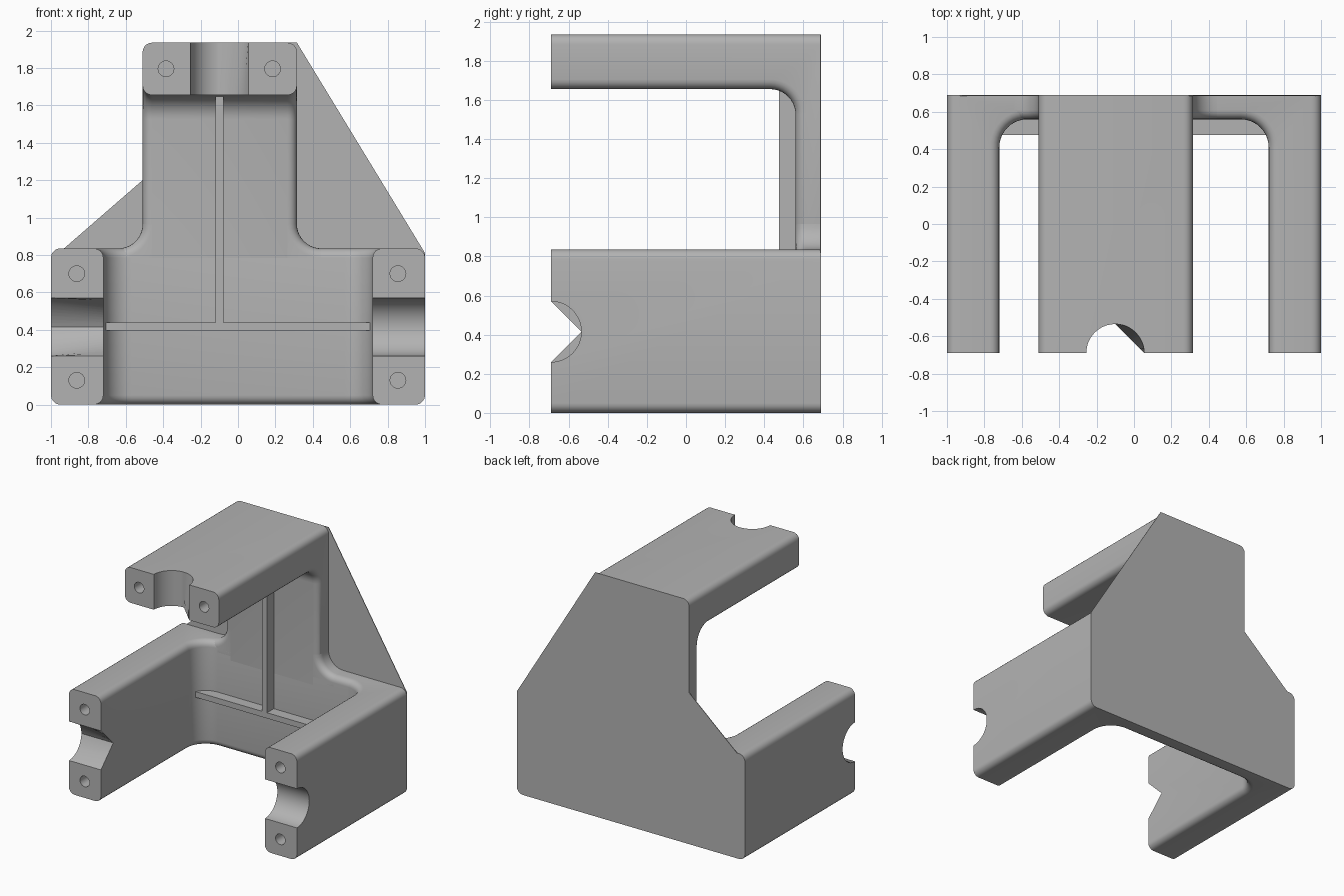
import bpy, bmesh
from math import sin, cos, radians
from mathutils import Vector

if "Cube" in bpy.data.objects:
    bpy.data.objects.remove(bpy.data.objects["Cube"])

grey = bpy.data.materials.new("plain grey")
grey.use_nodes = True
colour = (0.45, 0.45, 0.45, 1)
grey.diffuse_color = colour
grey.node_tree.nodes["Principled BSDF"].inputs["Base Color"].default_value = colour

FRONT, BACK, WALL = -0.69, 0.69, 0.56
ARM_IN, ARM_TOP, TOP, TOP_UNDER = 0.72, 0.835, 1.935, 1.655
TOWER = (-0.51, 0.315)
ROUND, BORE = 0.05, 0.155
BORE_Z, BORE_X = 0.415, -0.1

PLACE = {"x": lambda u, v, w: (w, u, v),
         "y": lambda u, v, w: (u, w, v),
         "z": lambda u, v, w: (u, v, w)}


def prism(name, axis, profile, start, end, end_profile=None, bevel_rule=None):
    """Extrude a profile along an axis, optionally rounding chosen edges."""
    bm = bmesh.new()
    place = PLACE[axis]
    a = [bm.verts.new(place(u, v, start)) for u, v in profile]
    b = [bm.verts.new(place(u, v, end)) for u, v in end_profile or profile]
    bm.faces.new(a)
    bm.faces.new(b[::-1])
    for i in range(len(a)):
        j = (i + 1) % len(a)
        bm.faces.new((a[i], b[i], b[j], a[j]))
    bmesh.ops.recalc_face_normals(bm, faces=bm.faces)
    if bevel_rule:
        edges = [e for e in bm.edges if bevel_rule(e.verts[0].co, e.verts[1].co)]
        bmesh.ops.bevel(bm, geom=edges, offset=ROUND, segments=5, profile=0.5,
                        affect='EDGES', clamp_overlap=False)
    mesh = bpy.data.meshes.new(name)
    bm.to_mesh(mesh)
    bm.free()
    mesh.materials.append(grey)
    obj = bpy.data.objects.new(name, mesh)
    bpy.context.collection.objects.link(obj)
    return obj


def arc(cx, cy, r, a0, a1, n=10):
    return [(cx + r * cos(radians(a0 + (a1 - a0) * i / n)),
             cy + r * sin(radians(a0 + (a1 - a0) * i / n))) for i in range(n + 1)]


def cut(obj, cutter):
    cutter.hide_render = True
    mod = obj.modifiers.new("cut", 'BOOLEAN')
    mod.operation, mod.solver, mod.object = 'DIFFERENCE', 'EXACT', cutter
    bpy.context.view_layer.objects.active = obj
    bpy.ops.object.modifier_apply(modifier=mod.name)
    bpy.data.objects.remove(cutter)


def drill(obj, x, z):
    cut(obj, prism("hole_cutter", "y", arc(x, z, 0.042, 0, 345, 23),
                   FRONT - 0.1, FRONT + 0.2))


def straighten(points, first, last):
    """Replace a stretch of a profile by a straight line."""
    p, q = Vector(points[first]), Vector(points[last])
    line = [tuple(p.lerp(q, (i - first) / (last - first))) for i in range(first, last + 1)]
    return points[:first] + line + points[last + 1:]


def rounded_cap(axis_index):
    """Cap edges of a prism, leaving the front and back faces square."""
    def rule(p, q):
        same_cap = abs(p[axis_index] - q[axis_index]) < 1e-5
        on_end = abs(p.y - q.y) < 1e-5 and abs(abs(p.y) - BACK) < 1e-5
        return same_cap and not on_end
    return rule


# Base: two forward arms joined by the back wall, seen from above
R = 0.15
base_profile = ([(-1, FRONT), (-ARM_IN, FRONT)]
                + arc(-ARM_IN + R, WALL - R, R, 180, 90)
                + arc(ARM_IN - R, WALL - R, R, 90, 0)
                + [(ARM_IN, FRONT), (1, FRONT), (1, BACK), (-1, BACK)])
base = prism("base_arms", "z", base_profile, 0, ARM_TOP, bevel_rule=rounded_cap(2))

# Tower: upright wall with the top arm, seen from the side
R = 0.13
tower_profile = ([(FRONT, TOP), (FRONT, TOP_UNDER)]
                 + arc(WALL - R, TOP_UNDER - R, R, 90, 0)
                 + [(WALL, 0.72), (BACK, 0.72), (BACK, TOP)])
tower = prism("tower_and_top_arm", "x", tower_profile, *TOWER, bevel_rule=rounded_cap(0))

# Half-round shaft seats in the arm ends
N = 24
side = arc(FRONT, BORE_Z, BORE, -90, 90, N)
side_v = straighten(straighten(side, 0, N // 2), N // 2, N)
lips = [(FRONT - 0.1, BORE_Z + BORE), (FRONT - 0.1, BORE_Z - BORE)]
cut(base, prism("left_seat_cutter", "x", side + lips, ARM_IN - 0.02, 1.02))
cut(base, prism("right_seat_cutter", "x", side + lips, -1.001, -ARM_IN + 0.001,
                side_v + lips))
upper = arc(BORE_X, FRONT, BORE, 0, 180, N)
lips = [(BORE_X - BORE, FRONT - 0.1), (BORE_X + BORE, FRONT - 0.1)]
cut(tower, prism("top_seat_cutter", "z", upper + lips, TOP + 0.001, TOP_UNDER - 0.001,
                 straighten(upper, 0, N // 2) + lips))

# Bolt holes either side of each seat
for x in (-0.862, 0.855):
    for dz in (-0.285, 0.285):
        drill(base, x, BORE_Z + dz)
for dx in (-0.285, 0.285):
    drill(tower, BORE_X + dx, TOP - 0.14)

# Concave fillets where the tower meets the base
R = 0.13
parts = [base, tower]
for name, x, s in (("right_fillet", TOWER[0], -1), ("left_fillet", TOWER[1], 1)):
    cx, cz = x + s * R, ARM_TOP + R
    curve = [(cx - s * (u - cx), v) for u, v in arc(cx, cz, R, 360, 270)]
    if s > 0:
        pass
    else:
        curve = [(2 * cx - u, v) for u, v in arc(cx, cz, R, 180, 270)]
    core = [(cx, ARM_TOP - 0.08), (x - s * 0.08, ARM_TOP - 0.08), (x - s * 0.08, cz)]

    def on_curve(p, q, cx=cx, cz=cz):
        reach = [((v.x - cx) ** 2 + (v.z - cz) ** 2) ** 0.5 for v in (p, q)]
        return (all(abs(r - R) < 1e-4 for r in reach)
                and max(p.y, q.y) < WALL + 1e-4)
    parts.append(prism(name, "y", curve + core, WALL, BACK, bevel_rule=on_curve))

# Stiffening ribs on the inside of the wall
for name, x0, x1, z0, z1 in (("cross_rib", -0.74, 0.74, 0.395, 0.44),
                             ("upright_rib", -0.12, -0.078, 0.42, 1.67)):
    parts.append(prism(name, "y", [(x0, z0), (x1, z0), (x1, z1), (x0, z1)], 0.475, WALL + 0.03))

# Thin webs closing the corners at the back
parts.append(prism("left_web", "y", [(0.25, 0.78), (1, 0.78), (1, 0.81), (0.315, TOP), (0.25, TOP)],
                   BACK - 0.005, BACK))
parts.append(prism("right_web", "y", [(-0.45, 0.78), (-0.45, 1.2), (-0.51, 1.2), (-0.93, ARM_TOP), (-0.93, 0.78)],
                   BACK - 0.005, BACK))

# Smooth shading with crisp edges
for obj in bpy.context.view_layer.objects:
    obj.select_set(obj in parts)
bpy.context.view_layer.objects.active = base
bpy.ops.object.shade_smooth_by_angle(angle=radians(30))
